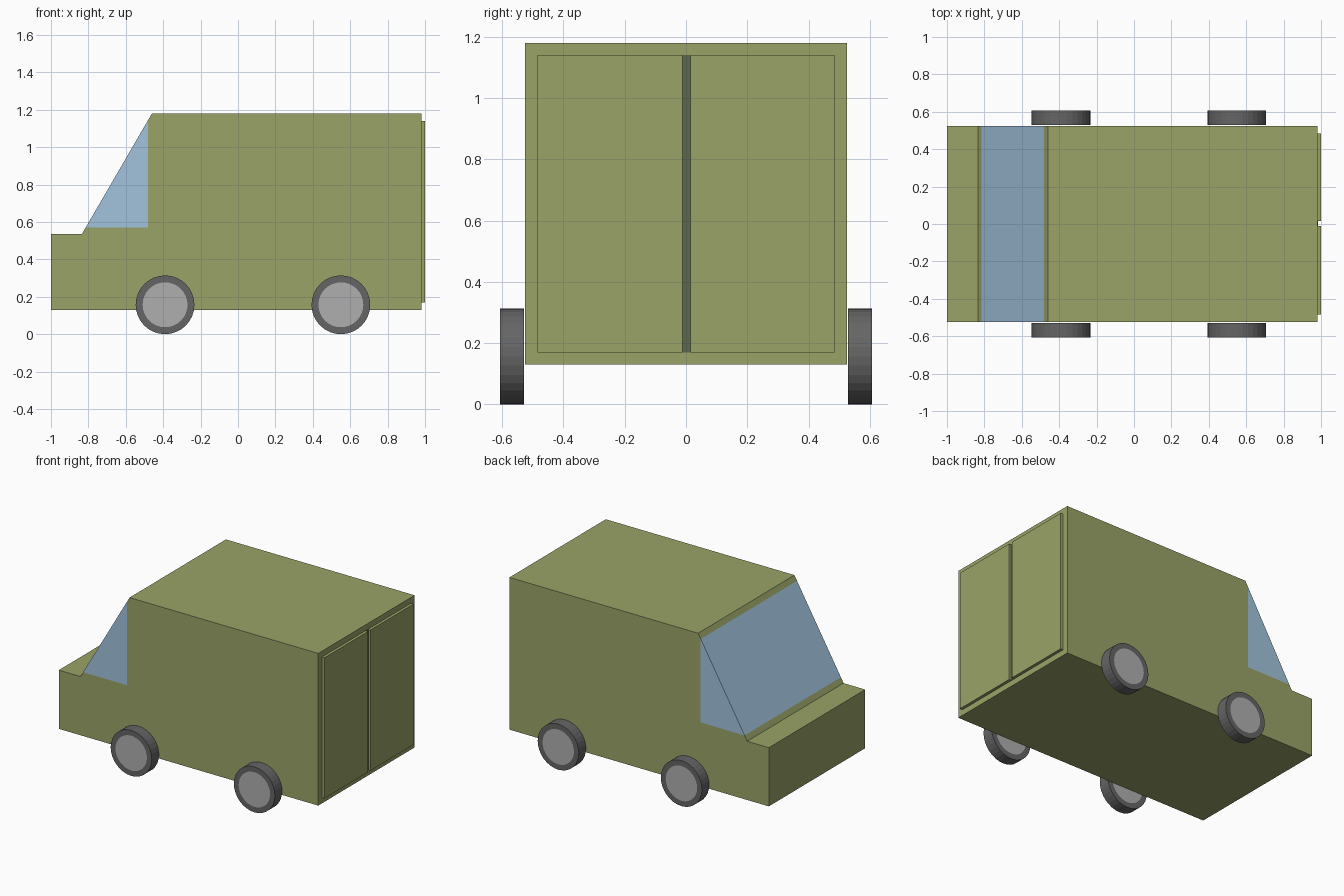
import bpy, bmesh
from mathutils import Matrix

if "Cube" in bpy.data.objects:
    bpy.data.objects.remove(bpy.data.objects["Cube"])

HALF = 0.525  # half width of the body


def mat(name, r, g, b):
    m = bpy.data.materials.new(name)
    m.diffuse_color = (r, g, b, 1)
    m.use_nodes = True
    m.node_tree.nodes["Principled BSDF"].inputs["Base Color"].default_value = m.diffuse_color
    return m


paint = mat("olive_paint", 0.32, 0.37, 0.14)
glass = mat("blue_glass", 0.36, 0.55, 0.72)
seal = mat("dark_seal", 0.11, 0.14, 0.07)
rubber = mat("rubber", 0.13, 0.13, 0.13)
metal = mat("hub_metal", 0.43, 0.43, 0.43)


def finish(bm, name, *mats):
    me = bpy.data.meshes.new(name)
    bm.to_mesh(me)
    bm.free()
    ob = bpy.data.objects.new(name, me)
    for m in mats:
        me.materials.append(m)
    bpy.context.collection.objects.link(ob)
    return ob


def extrude_profile(name, pts, material, open_edges=()):
    """Span an xz profile across the width, leaving listed edges open."""
    bm = bmesh.new()
    front = [bm.verts.new((x, -HALF, z)) for x, z in pts]
    back = [bm.verts.new((x, HALF, z)) for x, z in pts]
    bm.faces.new(front)
    bm.faces.new(back[::-1])
    n = len(pts)
    for i in range(n):
        if i not in open_edges:
            j = (i + 1) % n
            bm.faces.new((front[j], front[i], back[i], back[j]))
    return finish(bm, name, material)


def box(name, lo, hi, material):
    bm = bmesh.new()
    size = [b - a for a, b in zip(lo, hi)]
    mid = [(a + b) / 2 for a, b in zip(lo, hi)]
    bmesh.ops.create_cube(bm, size=1, matrix=Matrix.Translation(mid) @ Matrix.Diagonal((*size, 1)))
    return finish(bm, name, material)


# Body shell with a notch for the glazing
win = [(-0.48, 1.1456), (-0.8147, 0.57), (-0.48, 0.57)]
body = [(-1, 0.13), (0.98, 0.13), (0.98, 1.18), (-0.46, 1.18),
        win[0], win[2], win[1], (-0.835, 0.535), (-1, 0.535)]
extrude_profile("body", body, paint, open_edges=(4, 5))

# Windscreen and side windows, flush with the body
extrude_profile("cab_windows", win, glass, open_edges=(1, 2))

# Rear doors with a dark seal between them
box("door_left", (0.98, -0.485, 0.17), (1.0, -0.012, 1.14), paint)
box("door_right", (0.98, 0.015, 0.17), (1.0, 0.485, 1.14), paint)
box("door_seal", (0.98, -0.012, 0.17), (0.984, 0.015, 1.14), seal)


# Wheels: tyre with flush hub discs on both faces
def wheel(name, x, side):
    bm = bmesh.new()
    place = Matrix.Translation((x, side * 0.568, 0.157)) @ Matrix.Rotation(1.5707963, 4, 'X')
    bmesh.ops.create_cone(bm, cap_ends=True, segments=32, radius1=0.157, radius2=0.157,
                          depth=0.078, matrix=place)
    caps = [f for f in bm.faces if len(f.verts) > 4]
    bmesh.ops.inset_individual(bm, faces=caps, thickness=0.037)
    for f in caps:
        f.material_index = 1
    finish(bm, name, rubber, metal)


for end, x in (("front", -0.39), ("rear", 0.55)):
    for label, side in (("near", -1), ("far", 1)):
        wheel(f"{end}_wheel_{label}", x, side)
